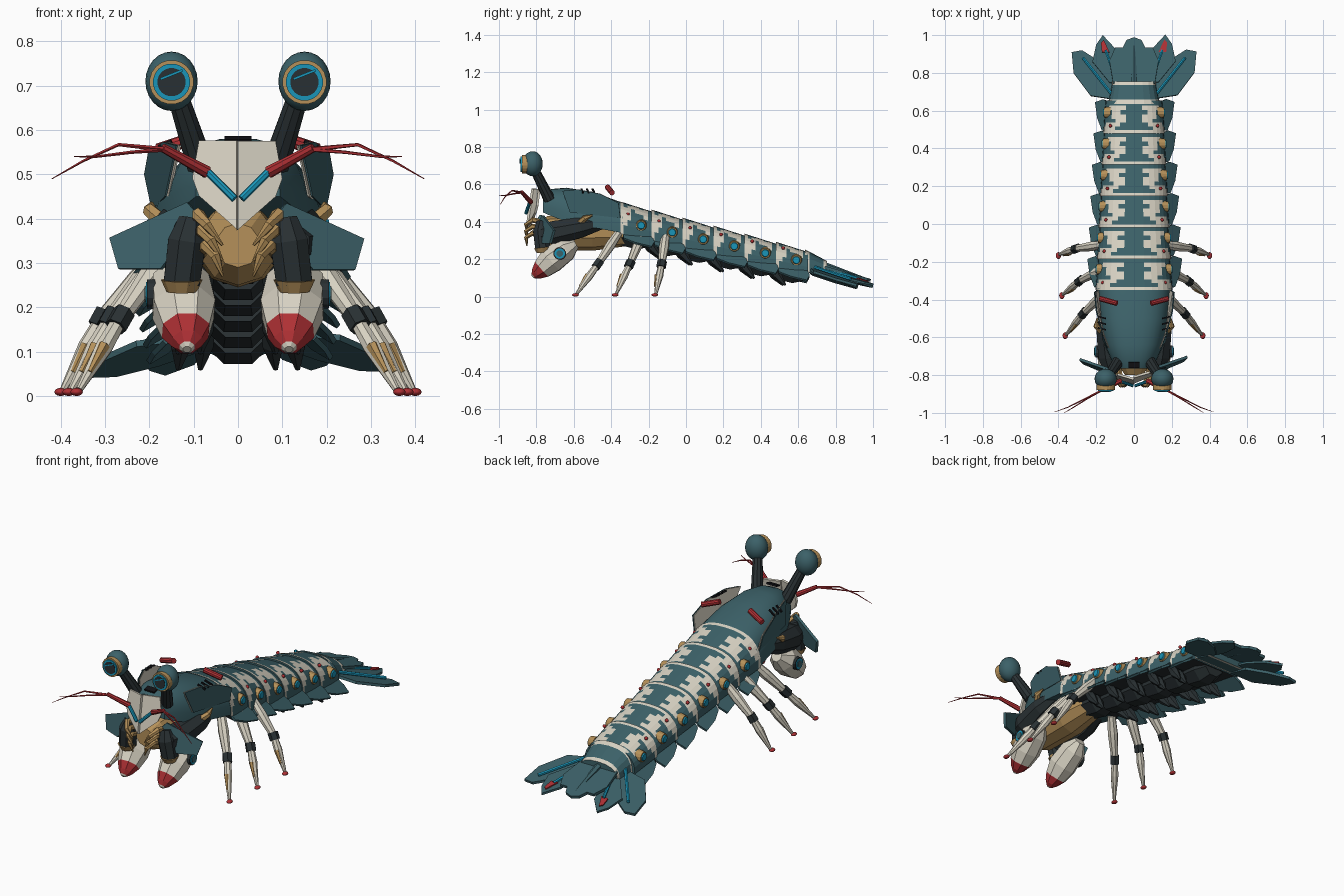
import bpy, bmesh, math
from mathutils import Vector

if "Cube" in bpy.data.objects:
    bpy.data.objects.remove(bpy.data.objects["Cube"])


def material(name, r, g, b):
    m = bpy.data.materials.new(name)
    m.use_nodes = True
    m.diffuse_color = (r, g, b, 1)
    m.node_tree.nodes["Principled BSDF"].inputs["Base Color"].default_value = (r, g, b, 1)
    return m


TEAL = material("teal shell", .045, .12, .14)
CREAM = material("cream armour", .68, .64, .54)
DARK = material("dark joint", .022, .03, .033)
TAN = material("tan brass", .46, .28, .1)
RED = material("red", .43, .03, .035)
CYAN = material("cyan glow", .01, .3, .48)
BLACK = material("black", .006, .006, .008)


def finish(name, bm, *mats, smooth=False):
    bmesh.ops.recalc_face_normals(bm, faces=bm.faces)
    me = bpy.data.meshes.new(name)
    bm.to_mesh(me)
    bm.free()
    ob = bpy.data.objects.new(name, me)
    bpy.context.collection.objects.link(ob)
    for m in mats:
        me.materials.append(m)
    if smooth:
        bpy.ops.object.select_all(action='DESELECT')
        ob.select_set(True)
        bpy.context.view_layer.objects.active = ob
        bpy.ops.object.shade_smooth_by_angle(angle=math.radians(35))
    return ob


def loft(name, rings, mats, rule=lambda i, j: 0, smooth=False):
    """Skin closed rings of points; rule gives the material slot for row i, column j."""
    bm = bmesh.new()
    vs = [[bm.verts.new(p) for p in ring] for ring in rings]
    n = len(vs[0])
    for i in range(len(vs) - 1):
        for j in range(n):
            k = (j + 1) % n
            f = bm.faces.new((vs[i][j], vs[i][k], vs[i + 1][k], vs[i + 1][j]))
            f.material_index = rule(i, j)
    bm.faces.new(vs[0])
    bm.faces.new(vs[-1])
    return finish(name, bm, *mats, smooth=smooth)


def tube(name, pts, radii, mat, sides=8, smooth=False, mats=None, rule=lambda i, j: 0):
    """Round rings following a path."""
    pts = [Vector(p) for p in pts]
    rings = []
    for i, p in enumerate(pts):
        d = (pts[min(i + 1, len(pts) - 1)] - pts[max(i - 1, 0)]).normalized()
        u = d.cross(Vector((0, 0, 1)) if abs(d.z) < .95 else Vector((1, 0, 0))).normalized()
        w = d.cross(u)
        angles = [2 * math.pi * (k + .5) / sides for k in range(sides)]
        rings.append([p + radii[i] * (math.cos(a) * u + math.sin(a) * w) for a in angles])
    return loft(name, rings, mats or [mat], rule, smooth)


def plate(name, pts, thick, mat):
    bm = bmesh.new()
    f = bm.faces.new([bm.verts.new(p) for p in pts])
    f.normal_update()
    off = f.normal * thick
    new = bmesh.ops.extrude_face_region(bm, geom=[f], use_keep_orig=True)["geom"]
    bmesh.ops.translate(bm, vec=off, verts=[v for v in new if isinstance(v, bmesh.types.BMVert)])
    return finish(name, bm, mat)


def ball(name, c, scale, mat):
    bm = bmesh.new()
    bmesh.ops.create_uvsphere(bm, u_segments=20, v_segments=12, radius=1)
    bmesh.ops.scale(bm, vec=scale, verts=bm.verts)
    bmesh.ops.translate(bm, vec=c, verts=bm.verts)
    return finish(name, bm, mat, smooth=True)


def flip(s, *pts):
    return [(s * x, y, z) for x, y, z in pts]


def arch(y, w, top, low, n=16):
    ring = []
    for k in range(n + 1):
        a = math.pi * k / n
        c, s = math.cos(a), max(math.sin(a), 0)
        ring.append((math.copysign(w * abs(c) ** .8, c), y, low + (top - low) * s ** .75))
    return ring


# Carapace and underside
loft("carapace", [arch(*s) for s in ((-.765, .095, .555, .45), (-.72, .12, .575, .43), (-.64, .155, .582, .40),
                                     (-.5, .185, .56, .37), (-.34, .203, .502, .34))], [TEAL], smooth=True)
tube("belly_keel", [(0, -.80, .34), (0, -.74, .34), (0, -.5, .345), (0, -.24, .34)],
     [.05, .09, .1, .06], TAN, 10)
plate("crown_hatch", [(-.03, -.76, .57), (.03, -.76, .57), (.03, -.73, .578), (-.03, -.73, .578)], .009, BLACK)

# Abdomen segments, with cream patches given as rows for each column counted from the side
PITCH = .166
PATCH = {6: (3, 4, 6), 5: (2, 3, 4, 5, 6), 4: (1, 2, 4, 5, 6), 3: (1, 2, 6), 2: (1, 2), 1: (1,)}


def shell_rule(i, j):
    if j == 16:
        return 2
    m = min(j, 15 - j)
    return 1 if i == 0 or i in PATCH.get(m, ()) else 0


for i in range(6):
    y = -.35 + PITCH * i
    w, top, low = .195 - .008 * i, .5 - .043 * i, .335 - .036 * i
    rows = [0, .1, .22, .34, .46, .6, .74, .88, 1.04]
    loft(f"abdomen_shell_{i}", [arch(y + PITCH * t, w * (1.05 - .08 * t), top - .053 * t + .008, low - .03 * t)
                                for t in rows], [TEAL, CREAM, DARK], shell_rule)
    tube(f"abdomen_belly_{i}", [(0, y, low + .01), (0, y + .1, low - .005), (0, y + PITCH, low - .015)],
         [.075, .085, .06], DARK, 8)
    for s in (1, -1):
        lz = .38 - .037 * i
        a, b = flip(s, (w - .03, y + .11, lz), (w + .004, y + .11, lz))
        tube("side_lamp_ring", [a, b], [.033, .027], TAN, 12)
        tube("side_lamp", [b, (b[0] + s * .006, b[1], b[2])], [.021, .018], CYAN, 12)
        plate("side_flap", flip(s, (w - .025, y + .01, low + .015), (w + .015, y + .015, low - .03),
                                (w + .04, y + .08, low - .055), (w + .052, y + .165, low - .075),
                                (w + .01, y + .18, low - .05), (w - .025, y + .165, low - .015)), .012, TEAL)
        ball("red_stud", (s * (w - .03), y + .04, low + .105), (.009, .009, .009), RED)
        if i < 5:
            for dx, dy in ((.07, 0), (.12, .012)):
                tube("swimmeret", flip(s, (dx, y + .12 + dy, low - .02), (dx + .01, y + .16 + dy, low - .075),
                                       (dx + .015, y + .205 + dy, low - .13)), [.022, .026, .006], DARK, 6)

# Tail fan
loft("tail_base", [arch(*s, 10) for s in ((.635, .14, .252, .13), (.66, .133, .24, .13), (.735, .118, .2, .115),
                                          (.755, .118, .19, .11))],
     [TEAL, CREAM], lambda i, j: 1 - i % 2)


def fan(pts, lift, s=1):
    return [(s * x, y, .155 - .27 * (y - .68) - .08 * x + lift) for x, y in pts]


half = [(.11, .74), (.13, .86), (.1, .93), (.06, .93), (.04, .97)]
plate("telson", [(x, y, .165 - .28 * (y - .68)) for x, y in
                 half + [(0, .985)] + [(-x, y) for x, y in half[::-1]]], .015, TEAL)
tube("telson_ridge", [(0, .74, .165), (0, .96, .095)], [.02, .006], TEAL, 6)
for s in (1, -1):
    plate("outer_tail_fin", fan([(.1, .66), (.23, .68), (.32, .80), (.33, .91), (.275, .92), (.18, .86), (.1, .78)],
                                -.012, s), .014, TEAL)
    plate("inner_tail_fin", fan([(.07, .74), (.13, .75), (.22, .86), (.2, .95), (.165, 1), (.1, .93), (.07, .82)],
                                .002, s), .012, TEAL)
    tube("outer_fin_light", fan([(.12, .69), (.27, .88)], .014, s), [.009, .009], CYAN, 6)
    tube("inner_fin_light", fan([(.09, .75), (.15, .92)], .02, s), [.008, .008], CYAN, 6)
    plate("fin_tip", fan([(.13, .91), (.17, .91), (.175, .96), (.16, .975)], .016, s), .006, RED)

# Head shield
for s in (1, -1):
    plate("face_shield", flip(s, (0, -.815, .575), (.085, -.79, .575), (.1, -.80, .49), (.085, -.81, .45),
                              (0, -.845, .375)), .012, CREAM)
    tube("brow_light", flip(s, (.068, -.835, .505), (.008, -.856, .445)), [.009, .009], CYAN)

    # Eyes
    tube("eye_stalk", flip(s, (.085, -.73, .52), (.14, -.815, .69)), [.032, .024], DARK, 10, True)
    ball("eyeball", (s * .15, -.82, .71), (.059, .054, .067), TEAL)
    for part, y0, y1, r, mat in (("eye_rim", -.845, -.878, .05, TAN), ("eye_ring", -.86, -.884, .042, CYAN),
                                 ("eye_lens", -.86, -.886, .032, DARK)):
        tube(part, flip(s, (.15, y0, .708), (.15, y1, .708)), [r, r], mat, 20)
    tube("eye_glint", [(s * .15 - .025, -.887, .715), (s * .15 + .025, -.887, .735)], [.004, .004], CYAN, 4)

    # Antennae
    tube("antenna_base", flip(s, (.07, -.83, .505), (.17, -.88, .56)), [.014, .01], RED)
    tube("long_whip", flip(s, (.16, -.875, .556), (.27, -.93, .567), (.35, -.97, .53), (.42, -.995, .49)),
         [.006, .004, .003, .001], RED, 5)
    tube("short_whip", flip(s, (.16, -.875, .556), (.24, -.92, .55), (.32, -.97, .54), (.37, -1, .54)),
         [.005, .004, .003, .001], RED, 5)

    # Cheek scales and mouth claws
    plate("cheek_scale", flip(s, (.08, -.79, .40), (.11, -.77, .435), (.285, -.71, .355), (.265, -.73, .285),
                              (.17, -.77, .285)), .014, TEAL)
    for k in range(3):
        z = .41 - .035 * k
        tube("mouth_claw", flip(s, (.085, -.74, z - .02), (.09 - .01 * k, -.82, z), (.07 - .01 * k, -.855, z - .025),
                                (.035, -.85, z - .07)), [.014, .015, .012, .003], TAN, 6)

    # Flared shoulder plate with a cream lining, vents and red rod
    shoulder = [(.195, -.35, .42), (.212, -.36, .5), (.203, -.46, .55), (.17, -.58, .573), (.14, -.66, .565),
                (.165, -.62, .45)]
    plate("shoulder_plate", flip(s, *shoulder), .004, TEAL)
    plate("shoulder_lining", flip(s, *[(x - .008, y, z) for x, y, z in shoulder]), .004, CREAM)
    for k in range(3):
        y = -.56 + .03 * k
        tube("vent_slat", flip(s, (.15, y, .575), (.19, y + .01, .555)), [.006, .006], BLACK, 4)
    tube("red_rod", flip(s, (.09, -.42, .585), (.18, -.395, .555)), [.015, .015], RED, 10)

    # Striking arms
    tube("arm_upper", flip(s, (.14, -.42, .40), (.145, -.56, .37), (.125, -.70, .34), (.115, -.77, .34)),
         [.03, .058, .07, .05], DARK, 8)
    tube("arm_hinge", flip(s, (.17, -.57, .39), (.2, -.54, .42), (.195, -.50, .435)), [.02, .016, .004], TAN, 6)
    tube("arm_lower", flip(s, (.105, -.77, .40), (.115, -.775, .35), (.127, -.765, .255)), [.03, .046, .044], DARK, 8)
    tube("arm_cuff", flip(s, (.127, -.768, .262), (.127, -.765, .235)), [.047, .034], TAN, 10)
    tube("club", flip(s, (.13, -.59, .285), (.13, -.64, .255), (.122, -.72, .195), (.118, -.77, .147),
                      (.115, -.80, .122), (.115, -.815, .11), (.115, -.82, .105)),
         [.03, .068, .075, .057, .036, .018, .01], None, 8, mats=[CREAM, RED],
         rule=lambda i, j: 1 if i in (3, 4) else 0)
    for part, x0, x1, r, mat in (("club_disc", .17, .205, .034, DARK), ("club_disc_ring", .19, .208, .028, CYAN),
                                 ("club_disc_core", .19, .211, .018, TEAL)):
        tube(part, flip(s, (x0, -.675, .23), (x1, -.675, .23)), [r, r], mat, 12)

    # Walking legs
    for k in range(3):
        hip = Vector((s * (.15 + .01 * k), -.36 + .125 * k, .34 - .01 * k))
        knee = Vector((s * (.265 + .02 * k), -.47 + .17 * k, .175))
        foot = Vector((s * (.358 + .018 * k), -.585 + .212 * k, .014))
        shin = foot - knee
        tube("leg_upper", [hip, hip.lerp(knee, .4), knee], [.022, .027, .019], CREAM)
        tube("leg_knee", [knee - shin * .09, knee + shin * .12], [.026, .026], DARK, 6)
        tube("leg_shin", [knee, knee.lerp(foot, .4), foot], [.017, .021, .008], CREAM)
        tube("leg_spur", [knee.lerp(foot, .4) + Vector((0, -.012, .004)), knee.lerp(foot, .75) + Vector((0, -.012, 0))],
             [.014, .006], TAN, 6)
        ball("leg_foot", foot + Vector((s * .006, -.006, -.005)), (.014, .018, .009), RED)
